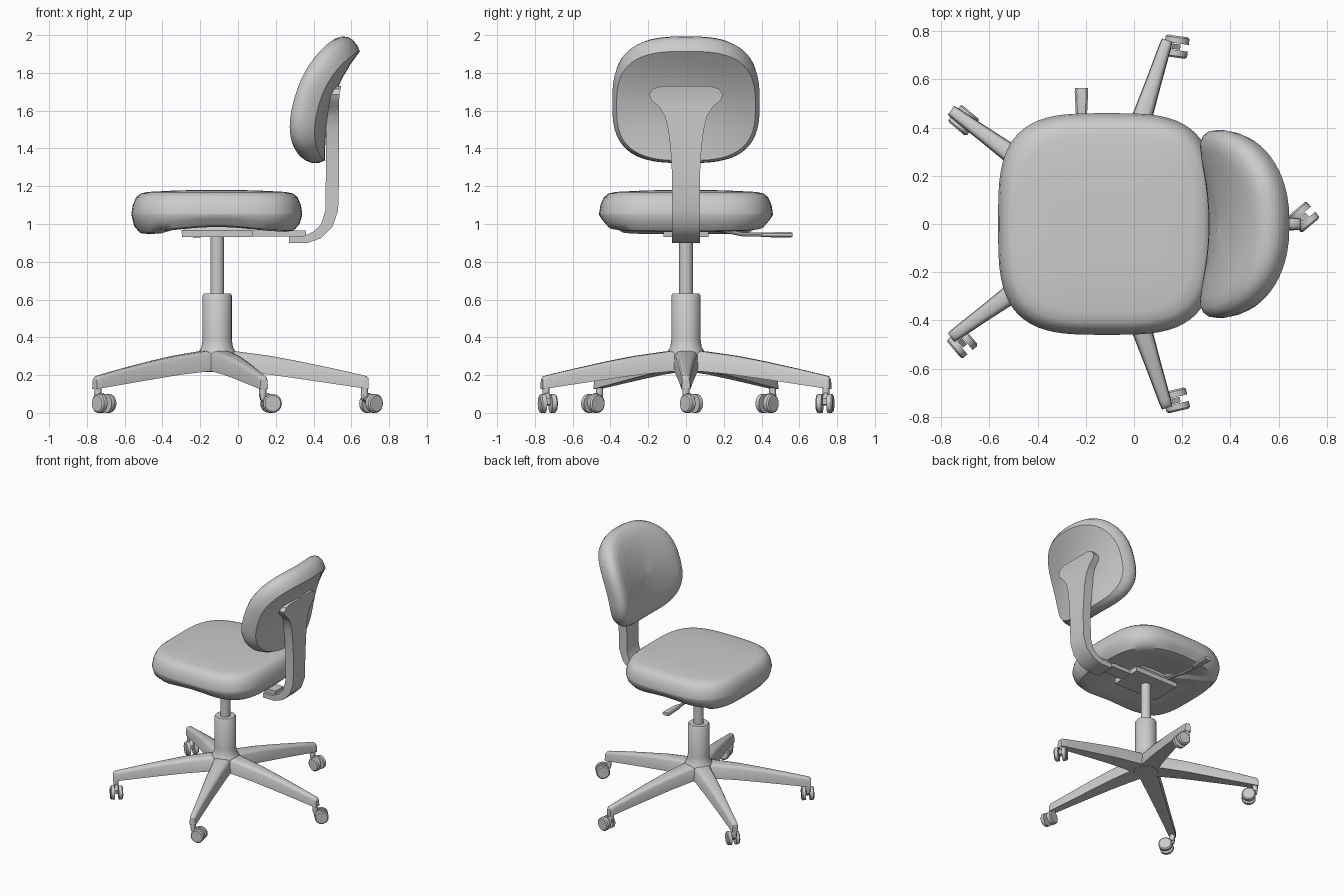
import bpy, bmesh
from math import sin, cos, pi, radians, copysign
from mathutils import Matrix, Vector

if "Cube" in bpy.data.objects:
    bpy.data.objects.remove(bpy.data.objects["Cube"])

CX = -0.11  # column axis


def finish(name, bm, angle=35):
    bmesh.ops.recalc_face_normals(bm, faces=bm.faces)
    me = bpy.data.meshes.new(name)
    bm.to_mesh(me)
    bm.free()
    me.shade_smooth()
    me.set_sharp_from_angle(angle=radians(angle))
    ob = bpy.data.objects.new(name, me)
    bpy.context.collection.objects.link(ob)
    return ob


def loft(bm, rings):
    """Skin a list of equal-length point rings and cap both ends."""
    vs = [[bm.verts.new(p) for p in r] for r in rings]
    n = len(vs[0])
    for a, b in zip(vs, vs[1:]):
        for i in range(n):
            j = (i + 1) % n
            bm.faces.new((a[i], a[j], b[j], b[i]))
    bm.faces.new(vs[0])
    bm.faces.new(vs[-1])


def cyl(bm, r1, r2, depth, mat, seg=24):
    bmesh.ops.create_cone(bm, cap_ends=True, segments=seg, radius1=r1, radius2=r2,
                          depth=depth, matrix=mat)


def box(bm, size, mat):
    return bmesh.ops.create_cube(bm, size=1, matrix=mat @ Matrix.Diagonal((*size, 1)))['verts']


def superellipse(n, e):
    for i in range(n):
        a = 2 * pi * i / n
        c, s = cos(a), sin(a)
        yield copysign(abs(c) ** (2 / e), c), copysign(abs(s) ** (2 / e), s)


T = Matrix.Translation

# seat cushion: stacked rounded-square rings, underside arched across the middle
rings = []
for s, z in [(.03, .985), (.3, .982), (.6, .97), (.8, .955), (.9, .962), (.97, 1.0), (1, 1.048),
             (1, 1.056), (.985, 1.1), (.945, 1.142), (.89, 1.162), (.8, 1.17), (.5, 1.177),
             (.25, 1.18), (.03, 1.18)]:
    ring = []
    for u, v in superellipse(64, 3.4):
        x, y = .452 * s * u, .46 * s * v
        dz = 0
        if z < 1.04:
            w = min(1, (1.048 - z) / .05)
            dz = w * (.03 * 2.718 ** -((x / .25) ** 2) - (.012 if u < -.8 else 0))
        ring.append((x - .112, y, z + dz))
    rings.append(ring)
bm = bmesh.new()
loft(bm, rings)
finish("seat_cushion", bm, 40)


# backrest cushion: rings offset along the normal of a curved back surface
def back_point(u, v, s, d):
    sz = s - (.9 * max(0, d - .05) if v < 0 else 0)
    y, z = .375 * s * u, 1.625 + .295 * sz * v
    t = max(0, (z - 1.33) / .59)
    n = Vector((-1, 0, .805 * t ** 1.5)).normalized()
    return Vector((.46 + .19 * t ** 2.5 - .5 * y * y, y, z)) + n * d


rings = [[back_point(u, v, s, d) for u, v in superellipse(64, 2.9)]
         for s, d in [(.02, 0), (.25, 0), (.5, 0), (.75, 0), (.98, 0), (1.02, .03), (1.04, .065),
                      (1.03, .095), (.99, .122), (.92, .142), (.8, .152), (.6, .155),
                      (.3, .155), (.02, .155)]]
bm = bmesh.new()
loft(bm, rings)
finish("backrest_cushion", bm, 40)

# backrest bracket: J-shaped strip flaring at the top (inner x,z, outer x,z, half width)
prof = [(.27, .935, .27, .9, .073), (.35, .937, .37, .9, .073), (.40, .96, .44, .925, .073),
        (.44, 1.0, .50, .985, .073), (.462, 1.07, .53, 1.07, .073), (.465, 1.25, .535, 1.25, .073),
        (.465, 1.4, .535, 1.4, .082), (.465, 1.5, .535, 1.5, .094), (.465, 1.57, .535, 1.57, .112),
        (.465, 1.62, .535, 1.62, .142), (.47, 1.655, .535, 1.655, .183),
        (.48, 1.685, .538, 1.685, .195), (.49, 1.715, .543, 1.715, .175),
        (.50, 1.73, .546, 1.73, .13)]
bm = bmesh.new()
loft(bm, [[(xi, -w, zi), (xi, w, zi), (xo, w, zo), (xo, -w, zo)] for xi, zi, xo, zo, w in prof])
finish("backrest_bracket", bm)

# tilt mechanism under the seat, with a tapered top and a bar to the bracket
bm = bmesh.new()
loft(bm, [[(CX + sx * a, sy * b, z) for sx, sy in ((-1, -1), (1, -1), (1, 1), (-1, 1))]
          for a, b, z in [(.185, .12, .93), (.19, .12, .965), (.12, .1, .993), (.12, .1, 1.03)]])
box(bm, (.32, .1, .03), T((.2, 0, .95)))
finish("tilt_mechanism", bm)

# height lever: bent rod and flat paddle
bm = bmesh.new()
rod = [(.05, .985), (.2, .965), (.3, .945), (.43, .943)]
loft(bm, [[(-.22 + .011 * cos(a * pi / 4), y, z + .011 * sin(a * pi / 4)) for a in range(8)]
          for y, z in rod])
loft(bm, [[(-.218 + sx * w, y, .943 + sz * h) for sx, sz in
           ((-1, -.5), (-.7, -1), (.7, -1), (1, -.5), (1, .5), (.7, 1), (-.7, 1), (-1, .5))]
          for y, w, h in [(.4, .016, .01), (.43, .022, .013), (.55, .028, .014), (.565, .026, .012)]])
finish("height_lever", bm)

# gas column with flared hub
bm = bmesh.new()
col = [(.085, .217), (.095, .235), (.1, .318), (.092, .333), (.083, .35), (.077, .39),
       (.077, .622), (.07, .632), (.036, .632), (.036, .95)]
loft(bm, [[(CX + r * cos(2 * pi * i / 32), r * sin(2 * pi * i / 32), z) for i in range(32)]
          for r, z in col])
finish("gas_column", bm)

# five legs, each with a swivelled twin-wheel caster
legs = [(.02, .07, .331, .22), (.1, .064, .326, .22), (.28, .054, .302, .202),
        (.45, .043, .27, .178), (.62, .033, .234, .153), (.77, .026, .2, .131),
        (.792, .024, .194, .128), (.802, .022, .182, .127)]
swivel = [40, -8, -40, -50, 13]
for k in range(5):
    ang = 2 * pi * k / 5
    turn = T((CX, 0, 0)) @ Matrix.Rotation(ang, 4, 'Z')
    bm = bmesh.new()
    loft(bm, [[turn @ Vector((r, y, z)) for y, z in
               ((-w, b), (w, b), (w * .92, t - .02), (w * .75, t - .006), (w * .45, t),
                (-w * .45, t), (-w * .75, t - .006), (-w * .92, t - .02))]
              for r, w, t, b in legs])
    finish(f"base_leg_{k + 1}", bm, 40)

    stem = turn @ Vector((.78, 0, 0))
    m = T(stem) @ Matrix.Rotation(radians(swivel[k]), 4, 'Z')
    bm = bmesh.new()
    cyl(bm, .019, .019, .06, m @ T((0, 0, .115)), 16)
    # fork joining the stem to the axle
    loft(bm, [[m @ Vector((x, y, z)) for x, z in
               ((-.018, .1), (-.012, .07), (.03, .04), (.06, .045), (.062, .075), (.03, .104))]
              for y in (-.011, .011)])
    for side in (-1, 1):
        at = m @ T((.045, side * .026, .05)) @ Matrix.Rotation(-side * pi / 2, 4, 'X')
        cyl(bm, .05, .05, .024, at)
        cyl(bm, .05, .042, .007, at @ T((0, 0, .0155)))
    finish(f"caster_{k + 1}", bm)
